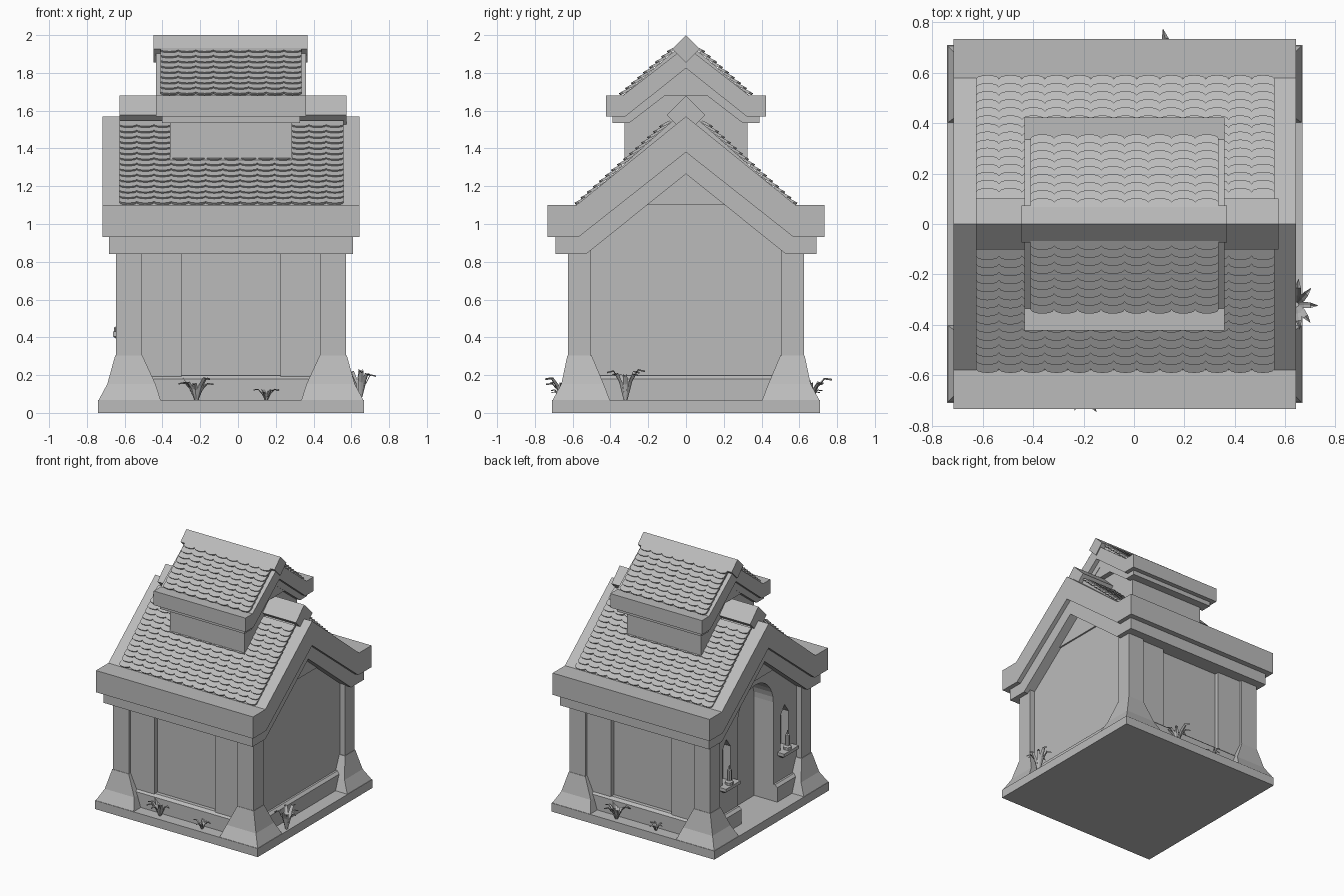
import bpy, bmesh, math, random
from mathutils import Vector, Matrix

cube = bpy.data.objects.get("Cube")
if cube:
    bpy.data.objects.remove(cube)
random.seed(4)
XC = -0.037  # building centre in x

stone = bpy.data.materials.new("grey_stone")
stone.use_nodes = True
stone.diffuse_color = (0.5, 0.5, 0.5, 1)
stone.node_tree.nodes["Principled BSDF"].inputs["Base Color"].default_value = (0.5, 0.5, 0.5, 1)


def finish(name, bm):
    bmesh.ops.recalc_face_normals(bm, faces=bm.faces)
    mesh = bpy.data.meshes.new(name)
    bm.to_mesh(mesh)
    bm.free()
    mesh.materials.append(stone)
    ob = bpy.data.objects.new(name, mesh)
    bpy.context.collection.objects.link(ob)
    return ob


def skin(bm, rings, caps=True):
    """Join equal rings of points into a closed shell."""
    rows = [[bm.verts.new(p) for p in ring] for ring in rings]
    n = len(rows[0])
    for a, b in zip(rows, rows[1:]):
        for i in range(n):
            j = (i + 1) % n
            bm.faces.new((a[i], a[j], b[j], b[i]))
    if caps:
        bm.faces.new(rows[0])
        bm.faces.new(rows[-1])


def prism(name, outline, x0, x1):
    """Extrude a (y, z) outline along x."""
    bm = bmesh.new()
    skin(bm, [[(x, y, z) for y, z in outline] for x in (x0, x1)])
    return finish(name, bm)


def loft(name, levels):
    """Stack rectangles given as z, x0, x1, y0, y1."""
    bm = bmesh.new()
    skin(bm, [[(a, c, z), (b, c, z), (b, d, z), (a, d, z)] for z, a, b, c, d in levels])
    return finish(name, bm)


def box(name, x0, x1, y0, y1, z0, z1):
    return loft(name, [(z0, x0, x1, y0, y1), (z1, x0, x1, y0, y1)])


def mirrored(half):
    """Complete a half outline whose first and last points lie on y = 0."""
    return half + [(-y, z) for y, z in half[-2:0:-1]]


def chevron(name, half_x, edge, z0, z1, outer, inner):
    """Gabled roof band with flat eaves; outer and inner are (bend y, apex z)."""
    half = [(0, outer[1]), (outer[0], z1), (edge, z1), (edge, z0), (inner[0], z0), (0, inner[1])]
    return prism(name, mirrored(half), XC - half_x, XC + half_x)


def cut(target, cutter):
    mod = target.modifiers.new("opening", 'BOOLEAN')
    mod.operation = 'DIFFERENCE'
    mod.solver = 'EXACT'
    mod.object = cutter
    cutter.hide_render = True
    cutter.hide_set(True)
    cutter.display_type = 'WIRE'


# Base, plinth and body
box("base_slab", XC - .705, XC + .705, -.71, .71, 0, .067)
plinth = loft("plinth", [(z, XC - a, XC + a, -b, b) for z, a, b in
                         ((.05, .6, .62), (.18, .6, .62), (.198, .58, .6))])
body = prism("body", mirrored([(0, 1.35), (.57, .9), (.57, .06), (0, .06)]), XC - .565, XC + .565)

# Arched doorway and two pointed window niches on the door side
arch = [(.22 * math.sin(t), .84 + .22 * math.cos(t)) for t in [i * math.pi / 16 for i in range(9)]]
door_cut = prism("door_cutter", mirrored(arch + [(.22, .067), (0, .067)]), XC - .8, XC - .4)
cut(body, door_cut)
cut(plinth, door_cut)
for side in (1, -1):
    c = side * .36
    niche = [(c, .77), (c + .05, .7), (c + .05, .43), (c - .05, .43), (c - .05, .7)]
    cut(body, prism("niche_cutter", niche, XC - .7, XC - .5))
    loft("window_sill", [(.375, XC - .585, XC - .55, c - .05, c + .05),
                         (.405, XC - .625, XC - .55, c - .09, c + .09),
                         (.43, XC - .625, XC - .55, c - .09, c + .09)])
    bm = bmesh.new()
    profile = ((.43, .03), (.45, .03), (.46, .018), (.54, .018), (.545, .007), (.575, .003))
    skin(bm, [[(XC - .59 + r * math.cos(k * math.pi / 4), c + r * math.sin(k * math.pi / 4), z)
               for k in range(8)] for z, r in profile])
    finish("candle", bm)

# Corner columns on stepped pedestals, and wall panels beside them
for sx in (1, -1):
    for sy in (1, -1):
        def corner(z, xi, xo, yi, yo):
            return (z, *sorted((XC + sx * xi, XC + sx * xo)), *sorted((sy * yi, sy * yo)))
        loft("pedestal", [corner(.06, .37, .705, .4, .71), corner(.153, .4, .655, .436, .66),
                          corner(.305, .47, .613, .5, .628)])
        loft("column", [corner(z, .47, .61, .505, .625) for z in (.3, .9)])
        loft("wall_panel", [corner(z, .262, .5, .5, .605) for z in (.1, .9)])

# Main roof
chevron("roof_frieze", .646, .69, .84, .95, (.57, 1.41), (.53, 1.265))
chevron("roof_coping", .68, .733, .93, 1.1, (.58, 1.57), (.57, 1.38))

# Raised roof
prism("lantern_body", mirrored([(0, 1.8), (.325, 1.56), (.325, 1.1), (0, 1.1)]), XC - .3225, XC + .3225)
chevron("lantern_frieze", .365, .388, 1.535, 1.6, (.32, 1.85), (.3, 1.765))
chevron("lantern_coping", .397, .423, 1.57, 1.68, (.335, 1.94), (.32, 1.825))


def ridge(name, x0, x1, z, r):
    prism(name, [(0, z + r), (r, z), (0, z - r), (-r, z)], x0, x1)


ridge("main_ridge", -.627, .574, 1.578, .102)
ridge("lantern_ridge", -.447, .368, 1.927, .073)


def tiles(name, x0, x1, cols, rows, low, high):
    """Overlapping round-ended tiles on both slopes; low and high are (y, z)."""
    bm = bmesh.new()
    w = (x1 - x0) / cols
    dy, dz = high[0] - low[0], high[1] - low[1]
    length = math.hypot(dy, dz)
    up = Vector((0, dy, dz)) / length
    out = Vector((0, -up.z, up.y))
    step = length / rows
    r = w * .5
    shape = [(-r, step * 1.4), (-r, step * .4)]
    shape += [(-r * math.cos(t), step * .4 * (1 - math.sin(t))) for t in (.6, 1.1, math.pi / 2, 2.04, 2.54)]
    shape += [(r, step * .4), (r, step * 1.4)]
    for i in range(cols):
        for j in range(rows):
            origin = Vector((x0 + w * (i + .5), *low)) + up * (step * j)
            top = [origin + Vector((u, 0, 0)) + up * v + out * (.014 * (1 - v / step / 1.4) + .002)
                   for u, v in shape]
            skin(bm, [top, [p - out * .014 for p in top]])
    geom = bm.verts[:] + bm.edges[:] + bm.faces[:]
    bmesh.ops.rotate(bm, verts=bmesh.ops.duplicate(bm, geom=geom)["vert_map"] and bm.verts[:len(bm.verts) // 2],
                     cent=((x0 + x1) / 2, 0, 0), matrix=Matrix.Rotation(math.pi, 3, 'Z'))
    finish(name, bm)


tiles("main_roof_tiles", -.627, .558, 13, 15, (-.58, 1.1), (-.1, 1.535))
tiles("lantern_roof_tiles", -.41, .336, 8, 9, (-.345, 1.68), (-.06, 1.93))
# Solid bed under the tiles
prism("main_tile_bed", mirrored([(0, 1.61), (.57, 1.1), (0, 1.1)]), -.61, .54)
prism("lantern_tile_bed", mirrored([(0, 1.97), (.335, 1.68), (0, 1.68)]), -.4, .325)


def tuft(x, y, size, count, lift):
    """A ring of pointed, drooping leaves."""
    bm = bmesh.new()
    for k in range(count):
        a = math.tau * k / count + random.uniform(-.25, .25)
        s = size * random.uniform(.8, 1.1)
        d, side = Vector((math.cos(a), math.sin(a), 0)), Vector((-math.sin(a), math.cos(a), 0))
        spine = [Vector((x, y, .06)) + d * (s * h) + Vector((0, 0, s * v * lift))
                 for h, v in ((.08, 0), (.35, .65), (.65, 1), (1, .95))]
        rows = [[bm.verts.new(p + side * (s * e * wd) - Vector((0, 0, abs(e) * s * -.08))) for e in (-1, 0, 1)]
                for p, wd in zip(spine, (.05, .15, .12, .005))]
        for p, q in zip(rows, rows[1:]):
            for i in (0, 1):
                bm.faces.new((p[i], p[i + 1], q[i + 1], q[i]))
    finish("leaf_tuft", bm)


tuft(-.22, -.65, .11, 8, 1.0)
tuft(.15, -.66, .065, 6, .9)
tuft(.14, .66, .11, 8, 1.0)
tuft(-.2, .66, .065, 6, .9)
tuft(.645, -.32, .1, 8, 1.6)
